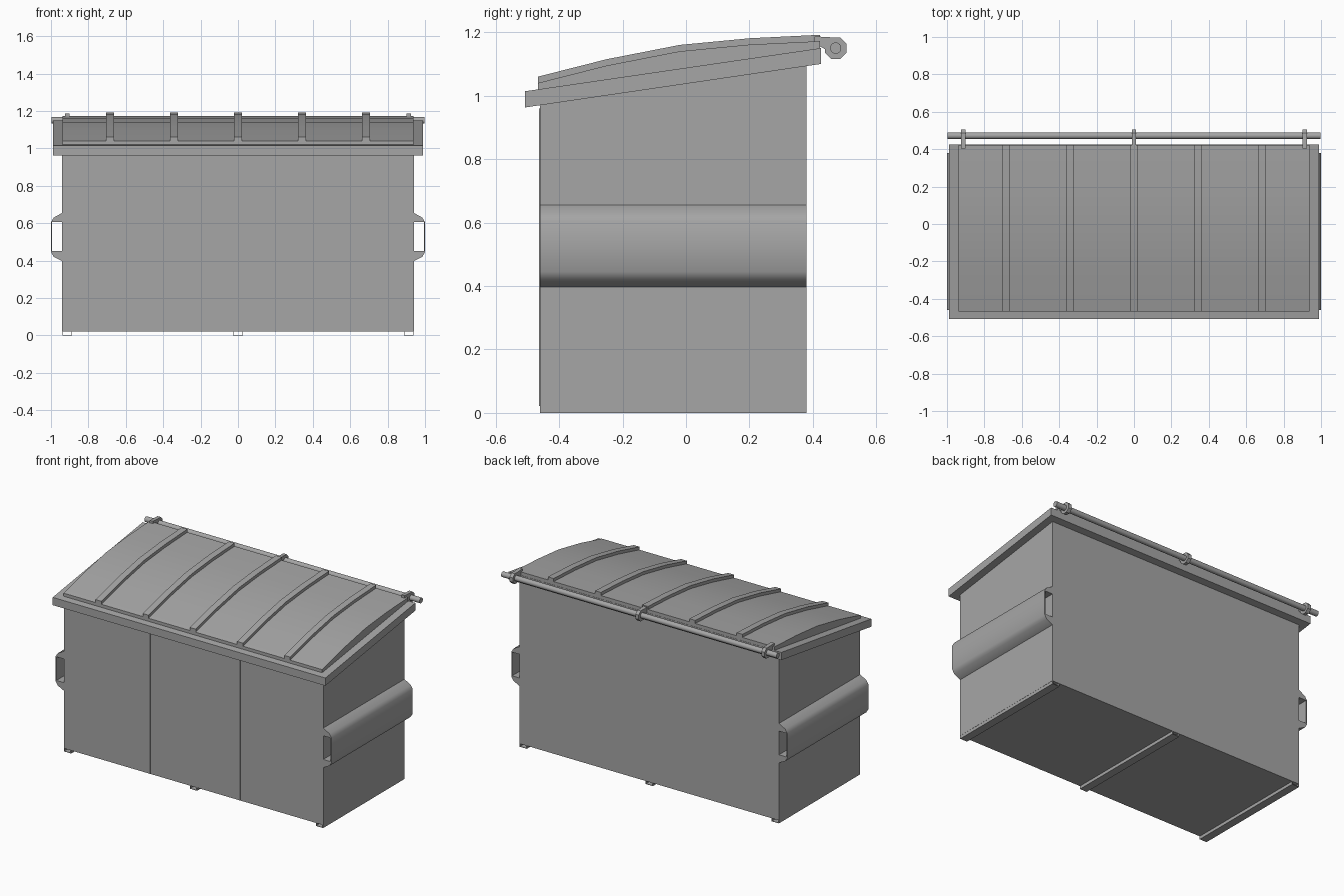
import bpy, bmesh, math
from mathutils import Vector

cube = bpy.data.objects.get("Cube")
if cube:
    bpy.data.objects.remove(cube, do_unlink=True)

# Single painted steel colour
steel = bpy.data.materials.new("grey steel")
steel.use_nodes = True
grey = (0.38, 0.38, 0.38, 1)
steel.diffuse_color = grey
steel.node_tree.nodes["Principled BSDF"].inputs["Base Color"].default_value = grey


def finish(name, bm, mirror=False, smooth=False):
    """Turn a bmesh into a named, coloured object."""
    bmesh.ops.recalc_face_normals(bm, faces=bm.faces[:])
    mesh = bpy.data.meshes.new(name)
    bm.to_mesh(mesh)
    bm.free()
    mesh.materials.append(steel)
    obj = bpy.data.objects.new(name, mesh)
    bpy.context.collection.objects.link(obj)
    if smooth:
        bpy.ops.object.select_all(action='DESELECT')
        obj.select_set(True)
        bpy.context.view_layer.objects.active = obj
        bpy.ops.object.shade_smooth_by_angle(angle=math.radians(40))
    if mirror:
        obj.modifiers.new("Mirror", 'MIRROR')
    return obj


def prism(name, outline, axis, start, end, **options):
    """Extrude an outline, (y, z) along x or (x, z) along y."""
    bm = bmesh.new()
    place = (lambda p: (start, *p)) if axis == 'x' else (lambda p: (p[0], start, p[1]))
    face = bm.faces.new([bm.verts.new(place(p)) for p in outline])
    ext = bmesh.ops.extrude_face_region(bm, geom=[face])
    step = Vector((end - start, 0, 0) if axis == 'x' else (0, end - start, 0))
    bmesh.ops.translate(bm, vec=step, verts=[v for v in ext["geom"] if isinstance(v, bmesh.types.BMVert)])
    return finish(name, bm, **options)


FRONT, BACK = -0.46, 0.38
RIM_FRONT, RIM_BACK = -0.507, 0.425

# Bin body with a sloping top, and the rim around it
prism("body", [(FRONT, 0.02), (BACK, 0.02), (BACK, 1.11), (FRONT, 0.99)], 'x', -0.94, 0.94)
prism("rim", [(RIM_FRONT, 0.963), (RIM_BACK, 1.1), (RIM_BACK, 1.15), (RIM_FRONT, 1.014)],
      'x', -0.988, 0.988)

# Curved lid and its raised ribs
curve = [(-0.467, 1.04), (-0.25, 1.095), (-0.02, 1.14), (0.2, 1.161), (0.423, 1.172)]
base = [(0.423, 1.14), (-0.467, 1.01)]
prism("lid", curve + base, 'x', -0.937, 0.937, smooth=True)
rib_curve = [(y, z + 0.02) for y, z in curve]
rib_base = [(y, z - 0.005) for y, z in reversed(curve)]
for i in range(-2, 3):
    x = i * 0.342
    prism("lid_rib", rib_curve + rib_base, 'x', x - 0.021, x + 0.021, smooth=True)

# Fork pockets: open sleeves on both sides
sleeve = [(0.94, 0.655), (0.985, 0.63), (1, 0.605), (1, 0.445), (0.985, 0.42), (0.94, 0.397),
          (0.94, 0.45), (0.994, 0.45), (0.994, 0.605), (0.94, 0.605)]
prism("fork_pockets", sleeve, 'y', FRONT, BACK, mirror=True, smooth=True)

# Thin seam beads on the front wall
bead = [(0.312, 0.022), (0.34, 0.022), (0.34, 0.95), (0.334, 0.96), (0.318, 0.96), (0.312, 0.95)]
prism("front_seams", bead, 'y', FRONT - 0.004, FRONT + 0.01, mirror=True)

# Hollow skids underneath
for x in (-0.913, 0, 0.913):
    w, t = 0.026, 0.003
    channel = [(-w, 0.02), (-w, 0), (w, 0), (w, 0.02),
               (w - t, 0.02), (w - t, t), (t - w, t), (t - w, 0.02)]
    prism("skid", [(x + px, z) for px, z in channel], 'y', FRONT, BACK)


def ring_points(radius, sides):
    turn = math.tau / sides
    return [(0.472 + radius * math.cos(turn * (i + 0.5)), 1.15 + radius * math.sin(turn * (i + 0.5)))
            for i in range(sides)]


# Hinge rod, with knuckles and arms reaching onto the lid
prism("hinge_rod", ring_points(0.018, 12), 'x', -0.997, 0.997, smooth=True)
for x in (-0.912, 0, 0.912):
    prism("hinge_knuckle", ring_points(0.037, 8), 'x', x - 0.012, x + 0.012)
    prism("hinge_arm", [(0.405, 1.165), (0.45, 1.14), (0.458, 1.184), (0.405, 1.187)],
          'x', x - 0.012, x + 0.012)
